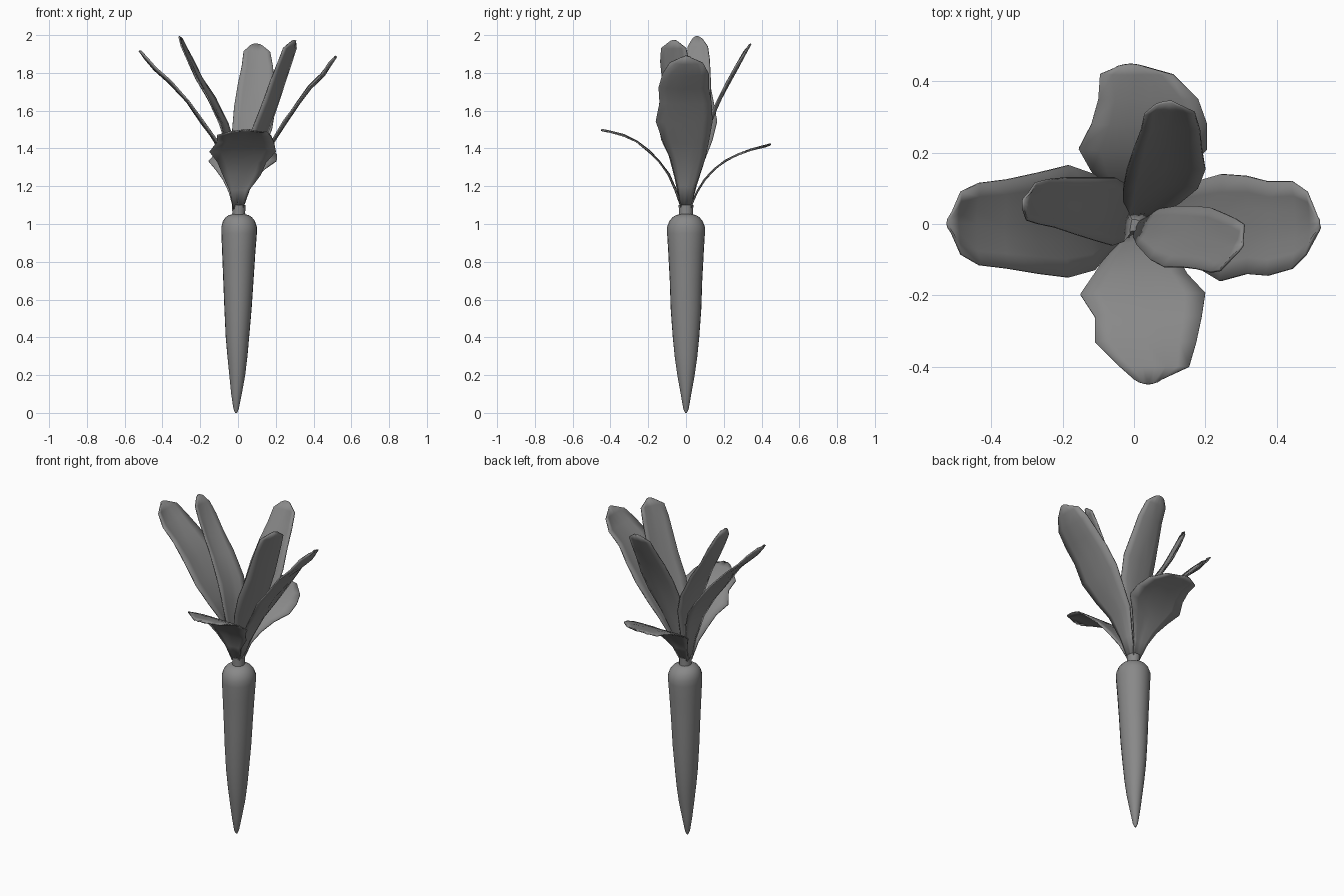
import bpy, math, random
from mathutils import Vector

random.seed(4)

grey = bpy.data.materials.new("dark_grey")
grey.diffuse_color = (0.25, 0.25, 0.25, 1)


def make_object(name, verts, faces, angle=40):
    mesh = bpy.data.meshes.new(name)
    mesh.from_pydata(verts, [], faces)
    mesh.update()
    mesh.materials.append(grey)
    ob = bpy.data.objects.new(name, mesh)
    bpy.context.collection.objects.link(ob)
    bpy.ops.object.select_all(action='DESELECT')
    ob.select_set(True)
    bpy.context.view_layer.objects.active = ob
    bpy.ops.object.shade_smooth_by_angle(angle=math.radians(angle))
    return ob


def lathe(name, rings, n):
    """Closed stack of rings: (z, centre x, radius x, radius y)."""
    verts, faces = [], []
    for z, cx, rx, ry in rings:
        for i in range(n):
            a = 2 * math.pi * i / n
            verts.append((cx + rx * math.cos(a), ry * math.sin(a), z))
    for k in range(len(rings) - 1):
        for i in range(n):
            j = (i + 1) % n
            faces.append((k * n + i, k * n + j, (k + 1) * n + j, (k + 1) * n + i))
    faces.append(tuple(reversed(range(n))))
    faces.append(tuple(range((len(rings) - 1) * n, len(rings) * n)))
    return make_object(name, verts, faces)


def leaf(name, out, side, rows, skew=0.0, cup=0.014):
    """Blade from rows of (outward distance, z, low edge, high edge)."""
    out, side = Vector(out), Vector(side)
    cols, verts, faces = 7, [], []
    for k, (d, z, lo, hi) in enumerate(rows):
        a, b = rows[max(k - 1, 0)], rows[min(k + 1, len(rows) - 1)]
        t = Vector((b[0] - a[0], b[1] - a[1])).normalized()
        mid = (lo + hi) / 2
        for c in range(cols):
            f = c / (cols - 1)
            s = lo + (hi - lo) * f
            u = 2 * f - 1
            lift = cup * (u * u - 0.4) * min(1, (hi - lo) / 0.2)
            lift += random.uniform(-0.003, 0.003)
            # edges lag behind the midrib at the rounded tip
            lag = 0.015 * u * u if k == len(rows) - 1 else 0
            dd = d - t.y * lift - t.x * lag + skew * (s - mid)
            zz = z + t.x * lift - t.y * lag
            p = out * dd + side * s
            verts.append((p.x, p.y, zz))
    for k in range(len(rows) - 1):
        for c in range(cols - 1):
            i = k * cols + c
            faces.append((i, i + 1, i + cols + 1, i + cols))
    ob = make_object(name, verts, faces)
    mod = ob.modifiers.new("thickness", 'SOLIDIFY')
    mod.thickness = 0.007
    mod.offset = 0


# Root
lathe("root", [
    (0.0, -0.01, 0.005, 0.005), (0.02, -0.01, 0.014, 0.014),
    (0.1, -0.008, 0.028, 0.028), (0.2, -0.004, 0.042, 0.046),
    (0.3, -0.003, 0.053, 0.06), (0.4, -0.003, 0.062, 0.07),
    (0.55, 0.0, 0.072, 0.081), (0.7, 0.002, 0.08, 0.086),
    (0.85, 0.004, 0.088, 0.094), (0.95, 0.006, 0.094, 0.1),
    (0.985, 0.006, 0.094, 0.1), (1.015, 0.005, 0.085, 0.088),
    (1.035, 0.004, 0.07, 0.072), (1.047, 0.004, 0.052, 0.053),
    (1.052, 0.004, 0.034, 0.034)], 24)

# Stem stub
lathe("stem", [(1.03, 0.004, 0.037, 0.038), (1.06, 0.004, 0.034, 0.037),
               (1.10, 0.004, 0.036, 0.039)], 12)

X, Y = (1, 0, 0), (0, 1, 0)

# Large side leaves
leaf("left_large_leaf", (-1, 0, 0), Y, [
    (0.02, 1.08, -0.025, 0.025), (0.04, 1.2, -0.045, 0.055),
    (0.075, 1.34, -0.08, 0.10), (0.12, 1.44, -0.13, 0.14),
    (0.19, 1.54, -0.15, 0.165), (0.27, 1.65, -0.14, 0.145),
    (0.36, 1.75, -0.125, 0.125), (0.44, 1.82, -0.115, 0.115),
    (0.49, 1.88, -0.085, 0.09), (0.52, 1.92, -0.03, 0.035)])
leaf("right_large_leaf", X, Y, [
    (0.02, 1.08, -0.025, 0.025), (0.06, 1.2, -0.045, 0.05),
    (0.12, 1.34, -0.08, 0.10), (0.18, 1.43, -0.12, 0.12),
    (0.25, 1.54, -0.16, 0.14), (0.32, 1.64, -0.14, 0.135),
    (0.38, 1.72, -0.145, 0.12), (0.45, 1.79, -0.125, 0.12),
    (0.49, 1.85, -0.085, 0.09), (0.52, 1.89, -0.03, 0.03)])

# Upright inner leaves
leaf("left_inner_leaf", (-1, 0, 0), Y, [
    (0.01, 1.08, -0.025, 0.025), (0.025, 1.25, -0.05, 0.06),
    (0.05, 1.42, -0.06, 0.11), (0.08, 1.53, -0.05, 0.13),
    (0.15, 1.67, -0.03, 0.13), (0.21, 1.77, -0.01, 0.13),
    (0.26, 1.87, 0.0, 0.125), (0.29, 1.94, 0.01, 0.115),
    (0.31, 1.995, 0.035, 0.085)], skew=-0.25)
leaf("right_inner_leaf", X, Y, [
    (0.01, 1.08, -0.025, 0.025), (0.04, 1.25, -0.06, 0.04),
    (0.09, 1.4, -0.10, 0.05), (0.135, 1.52, -0.12, 0.05),
    (0.185, 1.65, -0.12, 0.045), (0.22, 1.76, -0.125, 0.03),
    (0.255, 1.86, -0.135, 0.015), (0.28, 1.93, -0.13, 0.0),
    (0.30, 1.975, -0.09, -0.04)], skew=0.5)
leaf("back_inner_leaf", Y, X, [
    (0.01, 1.08, -0.025, 0.025), (0.03, 1.22, -0.03, 0.07),
    (0.07, 1.38, -0.03, 0.13), (0.11, 1.5, -0.03, 0.18),
    (0.16, 1.62, -0.02, 0.2), (0.22, 1.74, 0.0, 0.19),
    (0.27, 1.83, 0.02, 0.185), (0.315, 1.91, 0.03, 0.17),
    (0.342, 1.955, 0.06, 0.13)])

# Low drooping leaves
leaf("front_low_leaf", (0, -1, 0), X, [
    (0.02, 1.08, -0.025, 0.025), (0.055, 1.18, -0.045, 0.06),
    (0.09, 1.26, -0.08, 0.12), (0.14, 1.33, -0.11, 0.15),
    (0.195, 1.385, -0.15, 0.2), (0.26, 1.435, -0.11, 0.19),
    (0.33, 1.47, -0.11, 0.175), (0.4, 1.488, -0.04, 0.155),
    (0.45, 1.498, 0.0, 0.08)], cup=-0.003)
leaf("back_low_leaf", Y, X, [
    (0.02, 1.08, -0.025, 0.025), (0.06, 1.17, -0.05, 0.05),
    (0.1, 1.235, -0.08, 0.09), (0.15, 1.29, -0.12, 0.14),
    (0.21, 1.335, -0.155, 0.205), (0.28, 1.37, -0.12, 0.205),
    (0.35, 1.397, -0.1, 0.18), (0.42, 1.413, -0.095, 0.11),
    (0.45, 1.422, -0.06, 0.04)], cup=-0.003)
